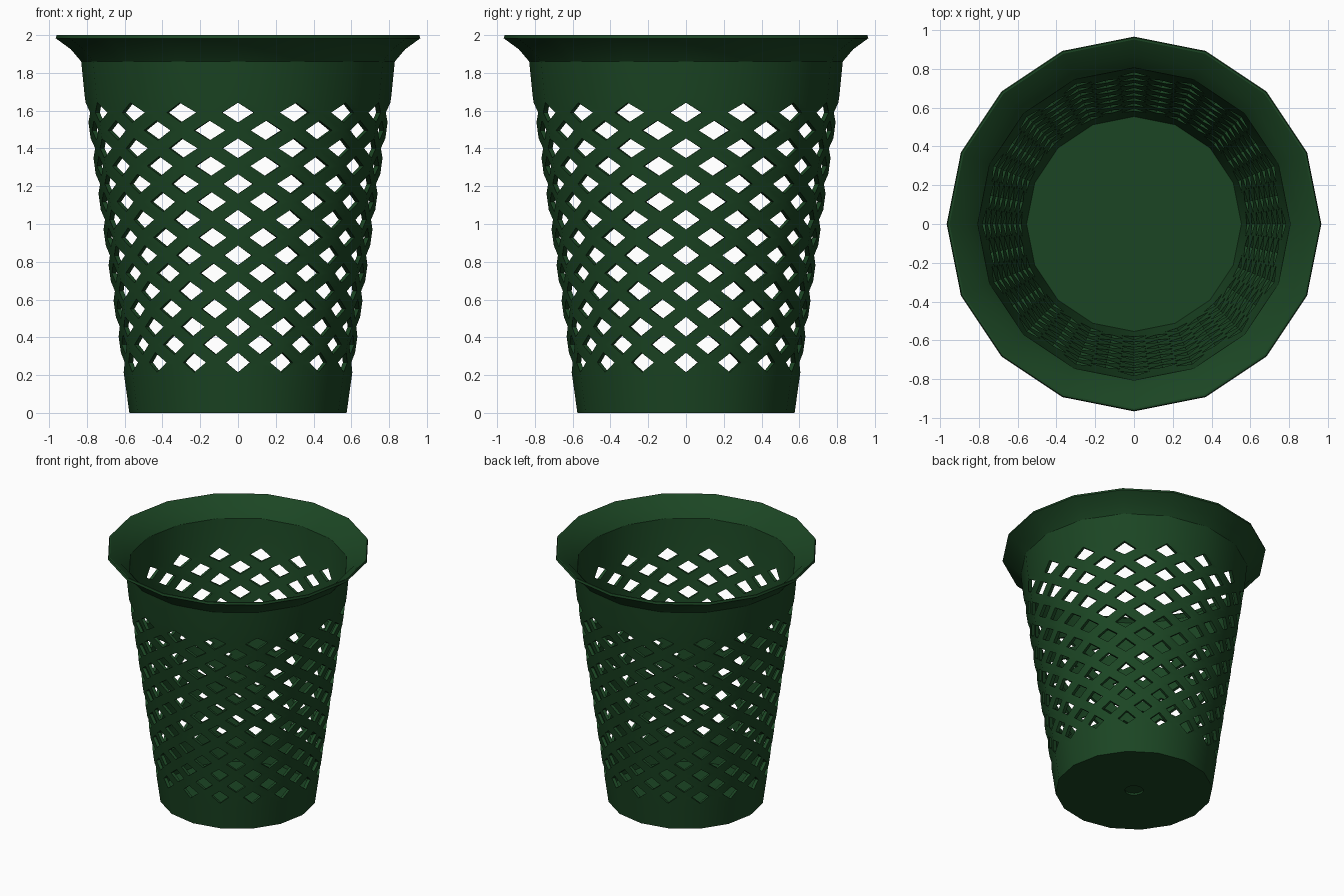
import bpy, bmesh, math

if "Cube" in bpy.data.objects:
    bpy.data.objects.remove(bpy.data.objects["Cube"])

N = 16                 # sides of the basket
T = 0.025              # wall thickness
H = 0.0945             # half height of one lattice cell
Z0, ROWS = 1.59, 15    # centre of the top row of holes, number of rows
F = 0.55               # hole size relative to its cell
Z_TOP = Z0 + H
Z_BOT = Z0 - ROWS * H


def radius(z):
    return 0.575 + 0.141 * z


def corner(i, r, z):
    a = 2 * math.pi * i / N
    return (r * math.cos(a), r * math.sin(a), z)


def wall_point(col, z, inset):
    """Point on the faceted cone; even columns are corners, odd ones mid-facet."""
    r = radius(z) - inset
    i = math.floor(col / 2)
    f = col / 2 - i
    a, b = corner(i, r, z), corner(i + 1, r, z)
    return tuple(p + (q - p) * f for p, q in zip(a, b))


bm = bmesh.new()


def face(points):
    bm.faces.new([bm.verts.new(p) for p in points])


def spin(profile):
    for (r1, z1), (r2, z2) in zip(profile, profile[1:]):
        for i in range(N):
            pts = [corner(i, r1, z1), corner(i + 1, r1, z1)]
            pts += [corner(i + 1, r2, z2), corner(i, r2, z2)] if r2 > 0 else [(0, 0, z2)]
            face(pts)


# Diamond lattice: a frame of four quads per cell on both skins, plus hole walls
DIRS = [(0, 1), (1, 0), (0, -1), (-1, 0)]
for row in range(ROWS):
    zc = Z0 - row * H
    for c in range(row % 2, 2 * N, 2):
        def cell(d, s, inset):
            return wall_point(c + d[0] * s, zc + d[1] * H * s, inset)
        for k in range(4):
            a, b = DIRS[k], DIRS[(k + 1) % 4]
            for inset in (0, T):
                face([cell(a, 1, inset), cell(b, 1, inset), cell(b, F, inset), cell(a, F, inset)])
            # split hole wall along the strut
            face([cell(a, F, 0), cell(b, F, 0), cell(b, F, T), cell(a, F, T)])

# Triangles joining the lattice to the solid bands
for c in range(0, 2 * N, 2):
    for z, zm in ((Z_TOP, Z0), (Z_BOT, Z_BOT + H)):
        for inset in (0, T):
            face([wall_point(c, z, inset), wall_point(c + 1, zm, inset), wall_point(c + 2, z, inset)])

# Upper band and flared rim, up the outside and down the inside
spin([(radius(Z_TOP), Z_TOP), (0.83, 1.86), (0.885, 1.925), (0.965, 1.983), (0.96, 2.0),
      (0.95, 2.0), (0.868, 1.945), (0.805, 1.87), (radius(Z_TOP) - T, Z_TOP)])

# Lower band and underside with a small round recess
spin([(radius(Z_BOT), Z_BOT), (radius(0), 0), (0.068, 0), (0.068, 0.015), (0, 0.015)])

# Inner lower band and floor with a slightly raised centre
spin([(radius(Z_BOT) - T, Z_BOT), (radius(T) - T, T), (0.068, T), (0.068, T + 0.004), (0, T + 0.004)])

bmesh.ops.remove_doubles(bm, verts=bm.verts, dist=0.0005)
bmesh.ops.recalc_face_normals(bm, faces=bm.faces)
mesh = bpy.data.meshes.new("lattice_basket")
bm.to_mesh(mesh)
bm.free()

basket = bpy.data.objects.new("lattice_basket", mesh)
bpy.context.collection.objects.link(basket)
mat = bpy.data.materials.new("dark_green_plastic")
mat.diffuse_color = (0.011, 0.06, 0.017, 1)
mat.use_nodes = True
mat.node_tree.nodes["Principled BSDF"].inputs["Base Color"].default_value = mat.diffuse_color
mesh.materials.append(mat)

bpy.context.view_layer.objects.active = basket
basket.select_set(True)
bpy.ops.object.shade_smooth_by_angle(angle=math.radians(30))
